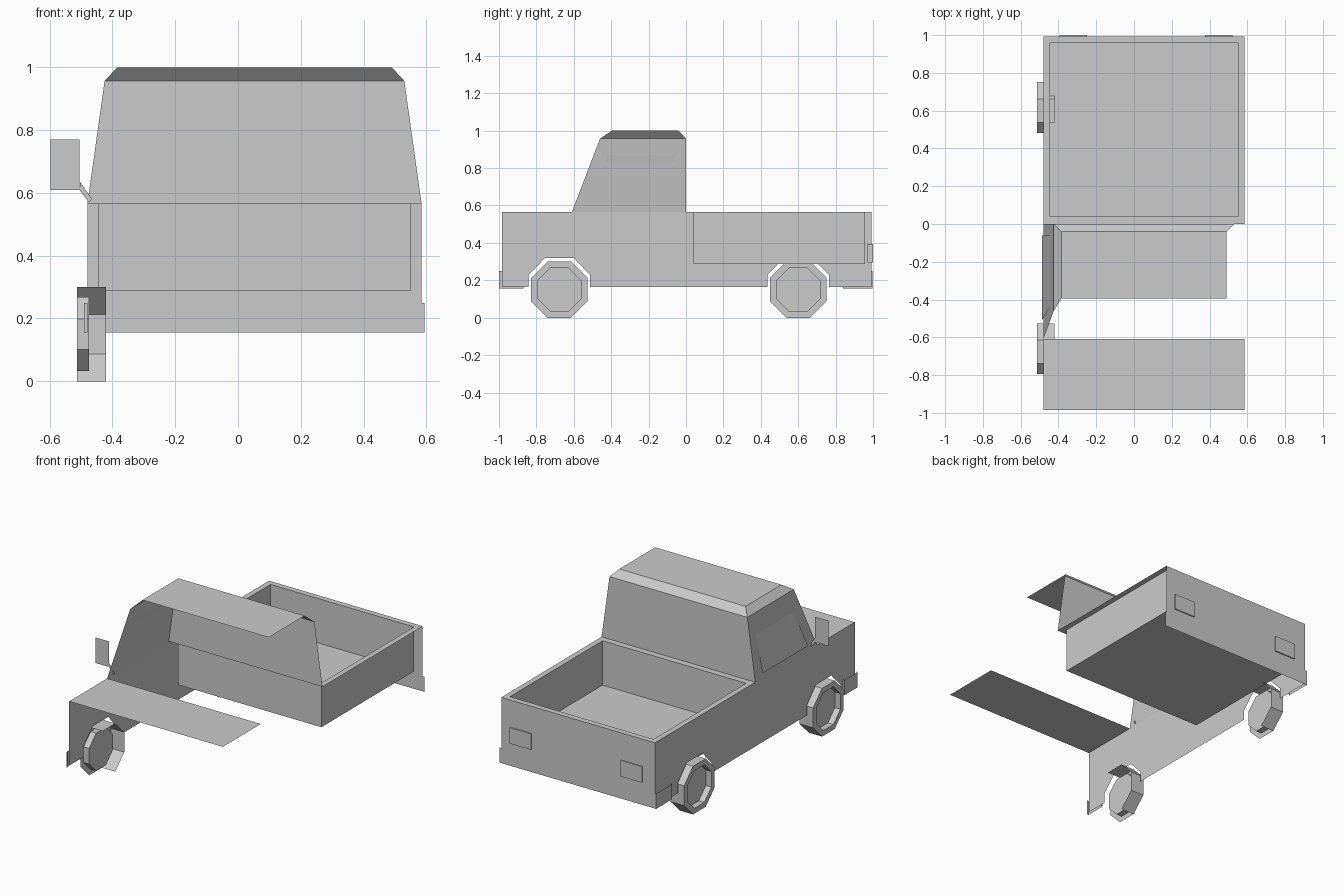
import bpy, bmesh, math

if "Cube" in bpy.data.objects:
    bpy.data.objects.remove(bpy.data.objects["Cube"])

L, R = -0.48, 0.585          # body side planes
FRONT, BACK = -0.985, 0.993  # body ends
BELT, SILL = 0.565, 0.163    # top and bottom of the lower body


def surface(name, polys):
    """Open sheet object from a few polygons; shared corners are welded."""
    bm = bmesh.new()
    for p in polys:
        bm.faces.new([bm.verts.new(v) for v in p])
    bmesh.ops.remove_doubles(bm, verts=bm.verts, dist=0.0005)
    me = bpy.data.meshes.new(name)
    bm.to_mesh(me)
    bm.free()
    ob = bpy.data.objects.new(name, me)
    bpy.context.collection.objects.link(ob)
    return ob


def rect(x0, x1, y0, y1, z):
    return [(x0, y0, z), (x1, y0, z), (x1, y1, z), (x0, y1, z)]


def strip(path, z0, z1):
    """Vertical wall quads along a path of (x, y) points."""
    return [[(*a, z0), (*b, z0), (*b, z1), (*a, z1)] for a, b in zip(path, path[1:])]


def box(name, x0, x1, y0, y1, z0, z1):
    path = [(x0, y0), (x1, y0), (x1, y1), (x0, y1), (x0, y0)]
    return surface(name, strip(path, z0, z1) + [rect(x0, x1, y0, y1, z0)[::-1], rect(x0, x1, y0, y1, z1)])


# Side panel with two faceted wheel arches
WHEELS = {"front": -0.677, "rear": 0.60}
ARCH = [(-0.165, SILL), (-0.165, 0.228), (-0.077, 0.32), (0.077, 0.32), (0.165, 0.228), (0.165, SILL)]
outline = [(FRONT, BELT), (FRONT, SILL)]
for yc in WHEELS.values():
    outline += [(yc + dy, z) for dy, z in ARCH]
outline += [(BACK, SILL), (BACK, BELT), (0, BELT), (-0.61, BELT)]
surface("side_panel", [[(L, y, z) for y, z in outline]])

# Hood and tailgate
surface("hood", [rect(L, R, FRONT, -0.61, BELT)])
surface("tailgate", strip([(R, BACK), (L, BACK)], SILL, BELT))

# Cab: side, back wall, bevelled roof edges and roof
zs, zr = 0.957, 1.0
a, b, c, d = (L, -0.61, BELT), (L, 0, BELT), (-0.425, 0, zs), (-0.425, -0.46, zs)
e, f = (R, 0, BELT), (0.53, 0, zs)
r0, r1, r2, r3 = rect(-0.385, 0.49, -0.395, -0.04, zr)
surface("cab", [[b, a, d, c], [e, b, c, f], [c, d, r0, r3], [f, c, r3, r2], [r0, r1, r2, r3]])

# Side window, standing just off the cab side
surface("side_window", [[(-0.488, -0.06, 0.60), (-0.488, -0.51, 0.60),
                         (-0.435, -0.42, 0.87), (-0.435, -0.06, 0.87)]])

# Cargo bed: inner walls, floor and rim
bx0, bx1, by0, by1, bz = -0.445, 0.55, 0.04, 0.957, 0.287
inner = [(bx0, by0), (bx0, by1), (bx1, by1), (bx1, by0), (bx0, by0)]
outer = [(L, 0), (L, BACK), (R, BACK), (R, 0), (L, 0)]
rim = [[(*outer[i], BELT), (*inner[i], BELT), (*inner[i + 1], BELT), (*outer[i + 1], BELT)] for i in range(4)]
surface("cargo_bed", strip(inner, bz, BELT) + [rect(bx0, bx1, by0, by1, bz)] + rim)

# Bumpers: front corner piece and wraparound rear
surface("front_bumper", strip([(L, -1.0), (-0.49, -1.0), (-0.49, -0.87), (L, -0.87)], 0.155, 0.25))
surface("rear_bumper", strip([(L, 0.84), (-0.49, 0.84), (-0.49, 0.996), (0.595, 0.996)], 0.155, 0.25))

# Tail lights
for side, x in (("left", -0.395), ("right", 0.375)):
    box(side + "_tail_light", x, x + 0.147, 0.97, 1.0, 0.295, 0.395)

# Door mirror: flat plate on a slanted stalk
plate = [(-0.597, 0.61), (-0.505, 0.61), (-0.505, 0.77), (-0.597, 0.77)]
stalk = [(-0.505, 0.61), (-0.475, 0.57), (-0.465, 0.58), (-0.503, 0.635)]
surface("door_mirror", [[(x, -0.556, z) for x, z in p] for p in (plate, stalk)])


# Eight-sided wheels: rim ring, recessed hub, and tread on the upper rear half
def octagon(x, yc, flat):
    r = flat / math.cos(math.pi / 8)
    return [(x, yc + r * math.cos(t), 0.15 + r * math.sin(t))
            for t in (math.pi / 8 + i * math.pi / 4 for i in range(8))]


def bridge(p, q, sides):
    return [[p[i], p[(i + 1) % 8], q[(i + 1) % 8], q[i]] for i in sides]


for name, yc in WHEELS.items():
    tread_in, tread_out = octagon(-0.42, yc, 0.151), octagon(-0.513, yc, 0.151)
    lip, hub = octagon(-0.513, yc, 0.118), octagon(-0.475, yc, 0.118)
    surface(name + "_wheel", bridge(tread_in, tread_out, (6, 7, 0, 1)) + bridge(tread_out, lip, range(8))
            + bridge(lip, hub, range(8)) + [hub[::-1]])
